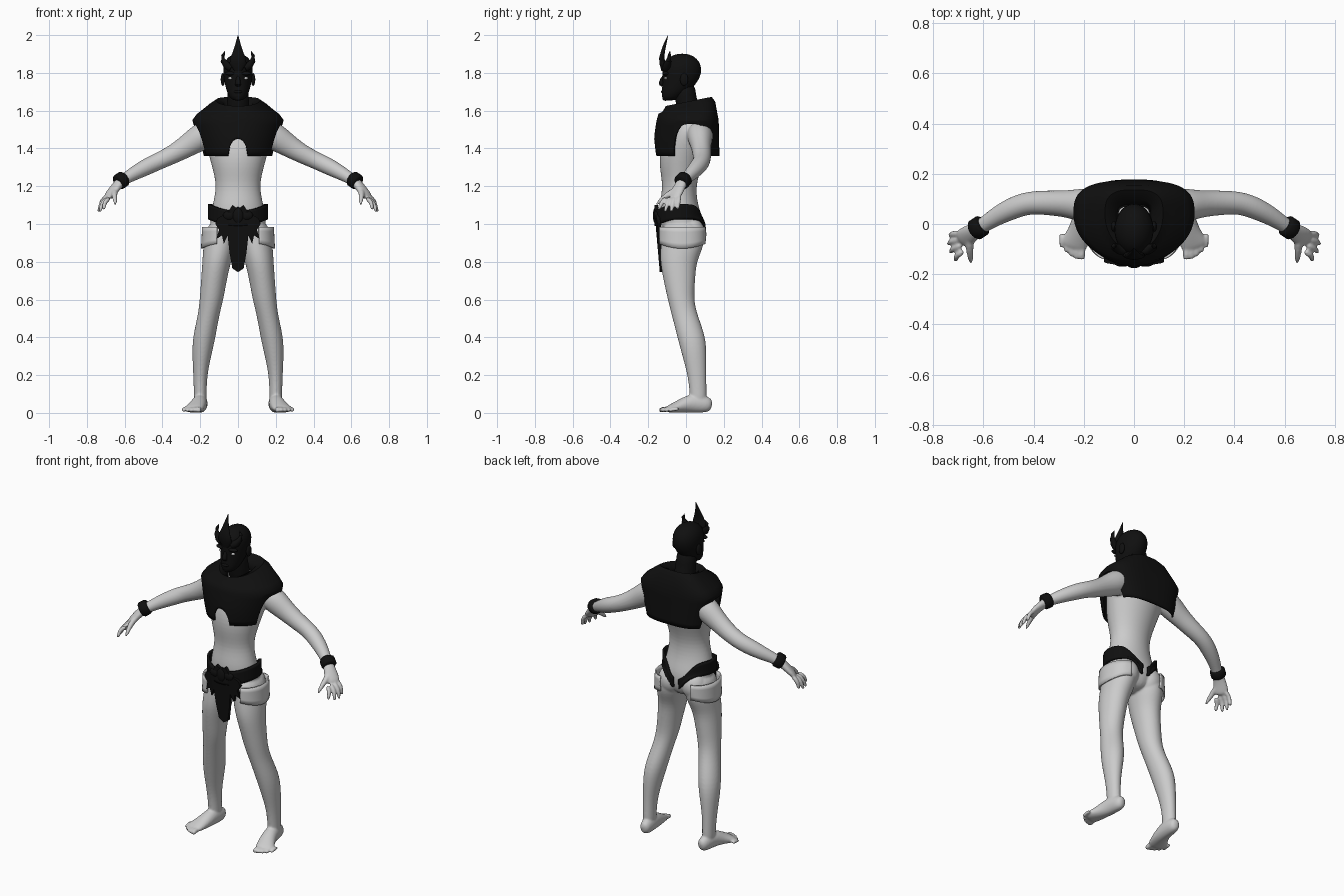
import bpy, bmesh
from math import sin, cos, pi, sqrt, copysign
from mathutils import Vector, Matrix, Quaternion

if "Cube" in bpy.data.objects:
    bpy.data.objects.remove(bpy.data.objects["Cube"])


def material(name, v):
    m = bpy.data.materials.new(name)
    m.use_nodes = True
    m.diffuse_color = (v, v, v, 1)
    node = next(n for n in m.node_tree.nodes if n.type == 'BSDF_PRINCIPLED')
    node.inputs["Base Color"].default_value = (v, v, v, 1)
    return m


GREY = material("pale grey", 0.6)
BLACK = material("black", 0.005)
WHITE = material("white", 0.9)


def loft(bm, rings, upright=True, s=1, n=16):
    """Join elliptical rings (x, y, z, rx[, ry]) into a closed tube."""
    pts = [Vector((s * r[0], r[1], r[2])) for r in rings]
    loops = []
    for i, r in enumerate(rings):
        d = pts[min(i + 1, len(pts) - 1)] - pts[max(i - 1, 0)]
        q = Quaternion() if upright else d.to_track_quat('Z', 'Y')
        ang = [2 * pi * k / n for k in range(n)]
        loops.append([bm.verts.new(pts[i] + q @ Vector((r[3] * cos(a), r[-1] * sin(a), 0))) for a in ang])
    for a, b in zip(loops, loops[1:]):
        for k in range(n):
            bm.faces.new((a[k], a[(k + 1) % n], b[(k + 1) % n], b[k]))
    bm.faces.new(loops[0])
    bm.faces.new(loops[-1])


def ball(bm, c, r):
    bmesh.ops.create_uvsphere(bm, u_segments=16, v_segments=10, radius=1,
                              matrix=Matrix.Translation(c) @ Matrix.Diagonal((*r, 1)))


def sheet(bm, columns, closed=False):
    """Skin a grid of point columns."""
    grid = [[bm.verts.new(p) for p in col] for col in columns]
    for a, b in zip(grid, grid[1:] + grid[:1] if closed else grid[1:]):
        for k in range(len(a) - 1):
            bm.faces.new((a[k], b[k], b[k + 1], a[k + 1]))


def finish(name, bm, mat, subsurf=0, wrap=None, thick=0):
    bmesh.ops.recalc_face_normals(bm, faces=bm.faces[:])
    me = bpy.data.meshes.new(name)
    bm.to_mesh(me)
    bm.free()
    me.shade_smooth()
    me.set_sharp_from_angle(angle=0.9)
    me.materials.append(mat)
    ob = bpy.data.objects.new(name, me)
    bpy.context.collection.objects.link(ob)
    if subsurf:
        ob.modifiers.new("round", 'SUBSURF').levels = subsurf
        ob.modifiers["round"].render_levels = subsurf
    if wrap:
        w = ob.modifiers.new("fit", 'SHRINKWRAP')
        w.target, w.wrap_mode, w.offset = wrap, 'OUTSIDE', 0.008
    if thick:
        t = ob.modifiers.new("thickness", 'SOLIDIFY')
        t.thickness, t.offset = thick, 0
    return ob


# Body: torso, legs, feet, arms and hands fused into one skin
bm = bmesh.new()
loft(bm, [(0, -.01, .87, .05, .07), (0, -.015, .95, .15, .11), (0, -.025, 1.03, .147, .115),
          (0, -.04, 1.1, .136, .103), (0, -.035, 1.2, .112, .086), (0, -.03, 1.3, .137, .112),
          (0, -.01, 1.4, .165, .13), (0, .02, 1.5, .19, .12), (0, .03, 1.56, .15, .09),
          (0, .03, 1.61, .06, .06)], n=24)
for s in (1, -1):
    loft(bm, [(.08, -.015, 1.02, .07, .1), (.09, -.015, .95, .085, .115), (.098, -.02, .88, .088, .117),
              (.113, -.042, .8, .077, .098), (.128, -.035, .7, .069, .085), (.14, -.028, .6, .064, .07),
              (.155, -.008, .52, .057, .069), (.18, .03, .4, .062, .077), (.192, .045, .3, .051, .065),
              (.2, .058, .2, .037, .05), (.2, .065, .1, .034, .045), (.2, .065, .04, .034, .045)], s=s)
    ball(bm, (s * .08, .028, .95), (.075, .075, .085))
    loft(bm, [(.19, .138, .04, .018, .025), (.195, .115, .044, .036, .044), (.2, .04, .055, .04, .055),
              (.215, -.03, .036, .047, .036), (.238, -.08, .022, .056, .022),
              (.244, -.1, .016, .048, .015)], upright=False, s=s)
    for k in range(5):
        x, y, r = .208 + .02 * k, -.142 + .003 * k * k, .015 - .0012 * k
        loft(bm, [(x + .002, y + .06, .02, r), (x, y + .03, .02, r),
                  (x, y + .008, .014, r), (x, y, .012, r * .6)], False, s, 10)
    loft(bm, [(.13, .07, 1.5, .07), (.2, .075, 1.46, .07, .075), (.27, .08, 1.412, .053, .06),
              (.35, .085, 1.365, .05), (.42, .085, 1.333, .046), (.48, .065, 1.305, .046),
              (.55, .03, 1.268, .038), (.61, -.012, 1.232, .029), (.64, -.03, 1.205, .034, .024),
              (.67, -.052, 1.165, .044, .02), (.69, -.068, 1.135, .04, .016)], False, s)
    # Fingers, then the thumb
    for k in range(4):
        tip = Vector((.742 - .007 * (k - 1) ** 2, -.045 - .034 * k, 1.075 - .012 * (k in (1, 2))))
        base = Vector((.69 - .004 * k, -.035 - .024 * k, 1.15 - .004 * k))
        mid = base.lerp(tip, .5) + Vector((.012, 0, .01))
        loft(bm, [(*base, .014), (*mid, .013), (*base.lerp(tip, .85), .011), (*tip, .006)], False, s, 10)
    loft(bm, [(.65, -.05, 1.18, .02), (.655, -.09, 1.16, .017), (.652, -.13, 1.13, .013),
              (.648, -.158, 1.1, .007)], False, s, 10)
body = finish("body", bm, GREY, subsurf=2)
fuse = body.modifiers.new("fuse", 'REMESH')
fuse.mode, fuse.voxel_size, fuse.use_smooth_shade = 'VOXEL', 0.006, True
soft = body.modifiers.new("soften", 'SMOOTH')
soft.factor, soft.iterations = 0.5, 4

# Head with neck, nose, brow, lips and ears
bm = bmesh.new()
loft(bm, [(0, .025, 1.54, .065), (0, .01, 1.62, .06), (0, -.005, 1.68, .058), (0, -.005, 1.75, .055)])
loft(bm, [(0, -.09, 1.652, .026, .03), (0, -.075, 1.675, .05, .056), (0, -.045, 1.72, .066, .082),
          (0, -.025, 1.77, .076, .1), (0, -.022, 1.82, .081, .108), (0, -.022, 1.86, .073, .095),
          (0, -.02, 1.89, .046, .062), (0, -.02, 1.902, .015, .02)], n=20)
loft(bm, [(0, -.112, 1.79, .01, .014), (0, -.128, 1.755, .013, .016),
          (0, -.132, 1.738, .018, .014), (0, -.12, 1.727, .012, .012)], n=10)
ball(bm, (0, -.118, 1.7), (.024, .016, .01))
ball(bm, (0, -.108, 1.668), (.022, .018, .016))
for s in (1, -1):
    ball(bm, (s * .037, -.107, 1.797), (.034, .018, .011))
    ball(bm, (s * .08, -.01, 1.765), (.012, .022, .034))
finish("head", bm, BLACK, subsurf=1)

bm = bmesh.new()
for s in (1, -1):
    ball(bm, (s * .036, -.106, 1.772), (.018, .008, .007))
finish("eyes", bm, WHITE)

# Crown: brow plate, central spike and curled side horns
bm = bmesh.new()
loft(bm, [(0, -.118, 1.81, .02, .012), (0, -.125, 1.85, .045, .016), (0, -.128, 1.88, .04, .014),
          (0, -.123, 1.91, .028, .011), (0, -.112, 1.95, .015, .008), (0, -.095, 2, .001, .001)])
for s in (1, -1):
    loft(bm, [(.035, -.105, 1.825, .022), (.06, -.1, 1.84, .02), (.078, -.092, 1.865, .015),
              (.08, -.088, 1.89, .01), (.07, -.085, 1.915, .001)], False, s, 12)
finish("crown", bm, BLACK)

# Cropped shawl with rolled collar, arm openings and a front arch
collar = [(1.59, .065, -.06, .075), (1.63, .08, -.085, .1), (1.645, .115, -.105, .135),
          (1.62, .15, -.12, .15), (1.58, .213, -.142, .162), (1.55, .236, -.15, .168)]


def outline(a, rx, front, back):
    e = 2 / 3 if sin(a) > 0 else 1
    depth = back - .04 if sin(a) > 0 else .04 - front
    return (rx * copysign(abs(cos(a)) ** e, cos(a)), .04 + depth * copysign(abs(sin(a)) ** e, sin(a)))


def hem(x, y):
    t = (y - .03) / .085
    if abs(t) < 1:
        return 1.36 + .17 * sqrt(1 - t ** 4)
    if y < 0 and abs(x) < .06:
        return 1.36 + .09 * sqrt(1 - (x / .06) ** 2)
    return 1.36


def shawl_column(a):
    col = []
    for i, (z, *r) in enumerate(collar):
        x, y = outline(a, *r)
        col.append((x, y, z + (.2 * (y - .02) if i < 4 else 0)))
    low = hem(*outline(a, *collar[-1][1:]))
    for i in range(1, 8):
        z = 1.55 - (1.55 - low) * i / 7
        k = (1.55 - z) / .19
        col.append((*outline(a, .236 - .045 * k, -.15 - .014 * sin(k * 2.4), .168 + .004 * k), z))
    return col


bm = bmesh.new()
sheet(bm, [shawl_column(2 * pi * (i + .5) / 240) for i in range(240)], closed=True)
finish("shawl", bm, BLACK, thick=.01)

# Belt dipping at the front and plunging to a split at the back
def belt_column(a):
    f, b = max(0, -sin(a)), max(0, sin(a))
    mid, half = 1.065 - .035 * f ** 2 - .1 * b ** 6, .04 - .012 * b ** 4
    return [(.153 * cos(a), -.035 + .125 * sin(a), mid + half * t / 3) for t in range(-3, 4)]


bm = bmesh.new()
sheet(bm, [belt_column(pi / 2 + .12 + (2 * pi - .24) * i / 90) for i in range(91)])
finish("belt", bm, BLACK, wrap=body, thick=.014)

# Hip wraps around the outer thighs
bm = bmesh.new()
for s in (1, -1):
    cols = []
    for i in range(31):
        a = -1.45 + 3 * i / 30
        low = .87 + .025 * sin(a) ** 2
        cols.append([(s * (.1 + (.092 - .006 * t / 4) * cos(a)), -.02 + .119 * sin(a),
                      low + (.985 - low) * t / 4) for t in range(5)])
    sheet(bm, cols)
finish("hip_wraps", bm, GREY, wrap=body, thick=.008)

# Ragged loincloth with a knotted clasp
half = [(.03, 1.1), (.055, 1.06), (.11, 1.03), (.12, 1.0), (.1, .97), (.115, .92), (.085, .94),
        (.075, .895), (.055, .94), (.045, .85), (.03, .765)]
edge = [(0, 1.08)] + half + [(0, .745)] + [(-x, z) for x, z in reversed(half)]
bm = bmesh.new()
face = bm.faces.new([bm.verts.new((x, -.168 + .1 * max(0, 1.03 - z) + x * x, z)) for x, z in edge])
out = bmesh.ops.extrude_face_region(bm, geom=[face])
bmesh.ops.translate(bm, vec=(0, .018, 0), verts=[v for v in out["geom"] if isinstance(v, bmesh.types.BMVert)])
bmesh.ops.triangulate(bm, faces=[f for f in bm.faces if len(f.verts) > 4])
finish("loincloth", bm, BLACK)

bm = bmesh.new()
ball(bm, (0, -.158, 1.045), (.03, .018, .045))
for s in (1, -1):
    ball(bm, (s * .045, -.155, 1.045), (.035, .015, .025))
finish("clasp", bm, BLACK)

# Wrist cuffs
bm = bmesh.new()
a, b = Vector((.601, -.003, 1.243)), Vector((.637, -.027, 1.218))
for s in (1, -1):
    loft(bm, [(*a.lerp(b, t), r) for t, r in ((0, .036), (.15, .043), (.85, .043), (1, .036))], False, s)
finish("wrist_cuffs", bm, BLACK)
